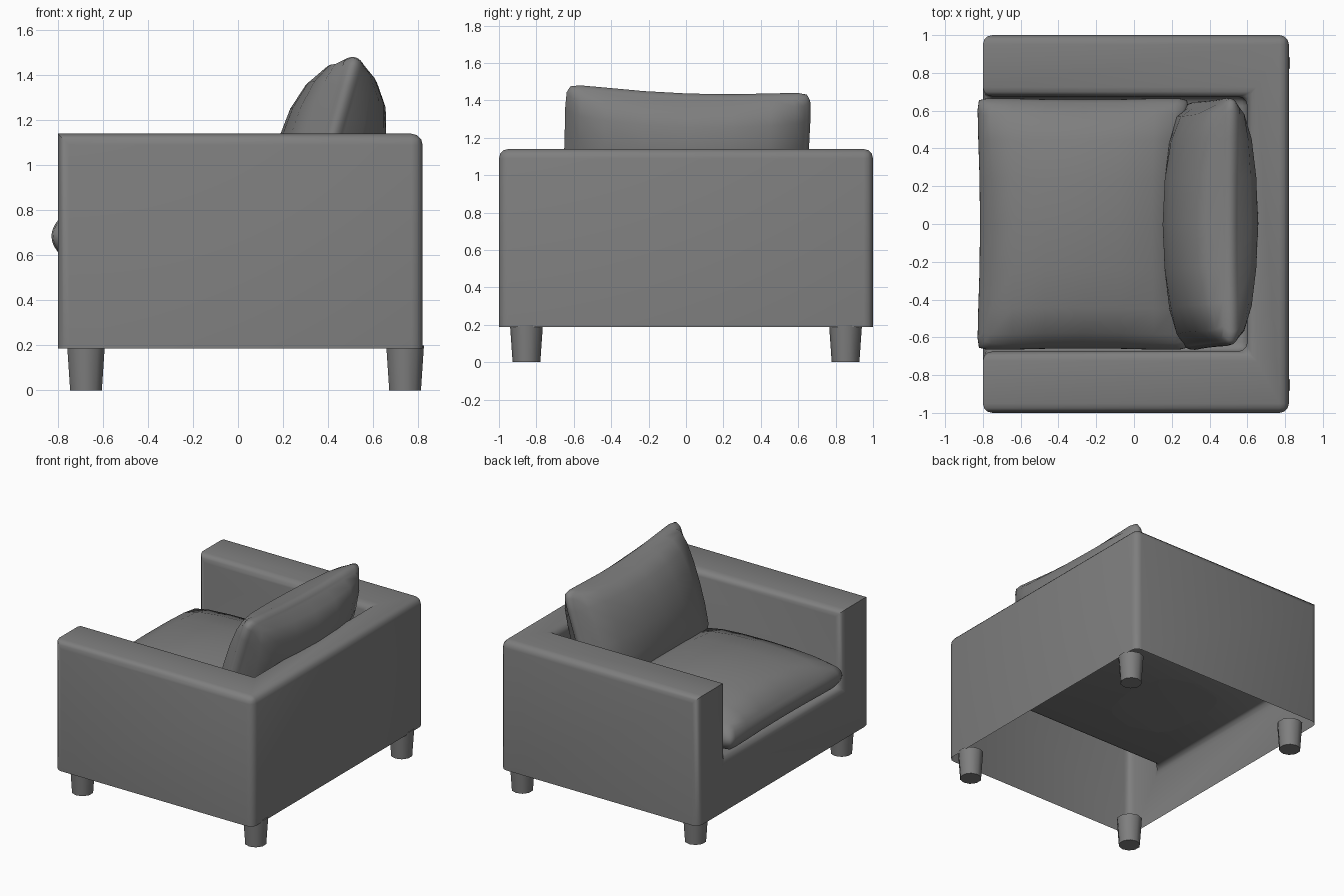
import bpy, bmesh, math
from mathutils import Matrix

if "Cube" in bpy.data.objects:
    bpy.data.objects.remove(bpy.data.objects["Cube"])

# Dark grey upholstery
grey = bpy.data.materials.new("dark_grey")
grey.diffuse_color = (.21, .21, .21, 1)
grey.use_nodes = True
grey.node_tree.nodes["Principled BSDF"].inputs["Base Color"].default_value = grey.diffuse_color


def finish(bm, name, angle=40):
    bmesh.ops.recalc_face_normals(bm, faces=bm.faces)
    me = bpy.data.meshes.new(name)
    bm.to_mesh(me)
    bm.free()
    me.materials.append(grey)
    ob = bpy.data.objects.new(name, me)
    bpy.context.collection.objects.link(ob)
    bpy.ops.object.select_all(action='DESELECT')
    ob.select_set(True)
    bpy.context.view_layer.objects.active = ob
    bpy.ops.object.shade_smooth_by_angle(angle=math.radians(angle))
    return ob


# Upholstered body: U-shaped arms and back around a seat plate, open underneath
Z0, ZS, ZT = 0.187, 0.575, 1.14
plan = dict(A=(-.8, -1), B=(.82, -1), C=(.82, 1), D=(-.8, 1),
            E=(-.8, .675), F=(.6, .675), G=(.6, -.675), H=(-.8, -.675))
bm = bmesh.new()
V = {}
for k, (x, y) in plan.items():
    V[k + 't'] = bm.verts.new((x, y, ZT))
    V[k + 'b'] = bm.verts.new((x, y, Z0 if k in 'ABCD' else ZS))
for f in ("Ab Bb Bt At", "Bb Cb Ct Bt", "Cb Db Dt Ct",
          "At Bt Gt Ht", "Bt Ct Ft Gt", "Ct Dt Et Ft",
          "Hb Gb Gt Ht", "Gb Fb Ft Gt", "Fb Eb Et Ft",
          "Eb Fb Gb Hb", "Ab At Ht Hb Eb Et Dt Db"):
    bm.faces.new([V[k] for k in f.split()])
bmesh.ops.recalc_face_normals(bm, faces=bm.faces)
soft = ("At Bt", "Bt Ct", "Ct Dt", "Ab At", "Bb Bt", "Cb Ct", "Db Dt",
        "Ht Gt", "Gt Ft", "Ft Et", "Hb Ht", "Eb Et", "Gb Gt", "Fb Ft",
        "Hb Gb", "Gb Fb", "Fb Eb", "Hb Eb")
edges = [bm.edges.get([V[k] for k in e.split()]) for e in soft]
bmesh.ops.bevel(bm, geom=edges, offset=0.05, offset_type='OFFSET',
                segments=3, profile=0.5, affect='EDGES', clamp_overlap=True)
finish(bm, "body")

# Tapered legs
for i, (x, y) in enumerate([(-.675, -.853), (-.675, .853), (.742, -.853), (.742, .853)]):
    bm = bmesh.new()
    bmesh.ops.create_cone(bm, cap_ends=True, segments=10, radius1=.074, radius2=.088,
                          depth=.2, matrix=Matrix.Translation((x, y, .1)))
    finish(bm, f"leg_{i + 1}")


def cushion(name, half, bottom, rim, pinch, corner, matrix, bow=.05):
    """Stuffed block: domed faces, bowed rim, blunt corners."""
    hx, hy, top = half
    bm = bmesh.new()
    bmesh.ops.create_cube(bm, size=2)
    bmesh.ops.subdivide_edges(bm, edges=bm.edges[:], cuts=7, use_grid_fill=True)
    for p in bm.verts:
        u, v = (math.sin(math.pi / 2 * c) for c in p.co.xy)
        w = p.co.z
        f = (max(0, 1 - u * u) * max(0, 1 - v * v)) ** .45
        t = top if w > 0 else bottom
        p.co.x = hx * u * (1 - pinch[0] * (1 - v * v) - bow * w * w - corner * v ** 16)
        p.co.y = hy * v * (1 - pinch[1] * (1 - u * u) - bow * w * w - corner * u ** 16)
        p.co.z = w * (rim + (t - rim) * f)
    bmesh.ops.transform(bm, matrix=matrix, verts=bm.verts)
    finish(bm, name, 80)


# Seat cushion
cushion("seat_cushion", (.565, .672, .23), .12, .07, (.035, .02), .025,
        Matrix.Translation((-.27, 0, .685)))

# Back cushion, leaning against the back and slightly rolled
lean = (Matrix.Translation((.405, 0, 1.05)) @ Matrix.Rotation(math.radians(-2), 4, 'X')
        @ Matrix.Rotation(math.radians(-74), 4, 'Y'))
cushion("back_cushion", (.435, .66, .235), .235, .045, (.08, .01), .04, lean)
